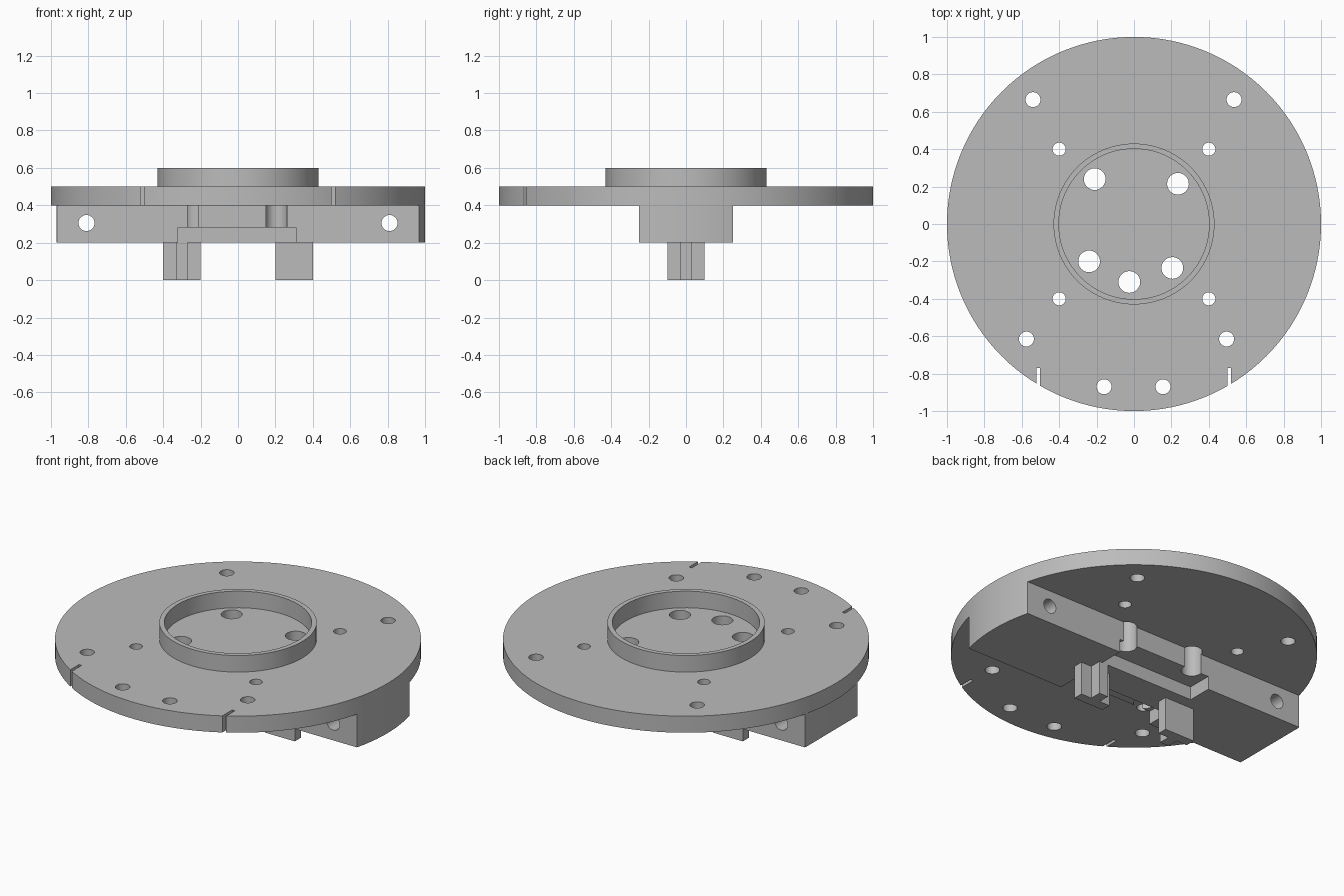
import bpy, bmesh
from mathutils import Matrix

if "Cube" in bpy.data.objects:
    bpy.data.objects.remove(bpy.data.objects["Cube"])

grey = bpy.data.materials.new("mid grey")
grey.use_nodes = True
grey.diffuse_color = (0.5, 0.5, 0.5, 1)
grey.node_tree.nodes["Principled BSDF"].inputs["Base Color"].default_value = grey.diffuse_color


def add_box(bm, x, y, z):
    size = [b - a for a, b in (x, y, z)]
    mid = [(a + b) / 2 for a, b in (x, y, z)]
    bmesh.ops.create_cube(bm, size=1, matrix=Matrix.Translation(mid) @ Matrix.Diagonal((*size, 1)))


def add_cylinder(bm, centre, radius, depth, sides=32, along_y=False):
    matrix = Matrix.Translation(centre)
    if along_y:
        matrix = matrix @ Matrix.Rotation(1.570796, 4, "X")
    bmesh.ops.create_cone(bm, cap_ends=True, segments=sides, radius1=radius,
                          radius2=radius, depth=depth, matrix=matrix)


def make(name, bm):
    mesh = bpy.data.meshes.new(name)
    bm.to_mesh(mesh)
    bm.free()
    mesh.materials.append(grey)
    obj = bpy.data.objects.new(name, mesh)
    bpy.context.collection.objects.link(obj)
    return obj


def select(obj):
    bpy.ops.object.select_all(action="DESELECT")
    obj.select_set(True)
    bpy.context.view_layer.objects.active = obj


def cut(obj, bm, operation="DIFFERENCE"):
    cutter = make("cutter", bm)
    select(obj)
    mod = obj.modifiers.new("cut", "BOOLEAN")
    mod.operation, mod.solver, mod.object = operation, "EXACT", cutter
    bpy.ops.object.modifier_apply(modifier=mod.name)
    bpy.data.objects.remove(cutter)


def smooth(obj):
    select(obj)
    bpy.ops.object.shade_smooth_by_angle(angle=0.5)


large_holes = [(-0.21, 0.24), (0.235, 0.215), (-0.24, -0.2), (0.205, -0.235), (-0.025, -0.31)]
rim_holes = [(-0.54, 0.665), (0.535, 0.665), (-0.575, -0.615), (0.495, -0.615),
             (-0.16, -0.87), (0.155, -0.87)]


def large_drills():
    bm = bmesh.new()
    for x, y in large_holes:
        add_cylinder(bm, (x, y, 0.4), 0.058, 0.6)
    return bm


# Round base plate with drilled holes and two edge slots
bm = bmesh.new()
add_cylinder(bm, (0, 0, 0.45), 1, 0.1, 128)
base_plate = make("base_plate", bm)
bm = large_drills()
for x, y in rim_holes:
    add_cylinder(bm, (x, y, 0.45), 0.04, 0.3)
for x in (-0.4, 0.4):
    for y in (-0.4, 0.4):
        add_cylinder(bm, (x, y, 0.45), 0.035, 0.3)
for x in (-0.512, 0.51):
    add_box(bm, (x - 0.009, x + 0.009), (-1.1, -0.77), (0.3, 0.6))
cut(base_plate, bm)
smooth(base_plate)

# Raised collar on top
bm = bmesh.new()
add_cylinder(bm, (0, 0, 0.55), 0.43, 0.1, 96)
collar = make("collar", bm)
bm = bmesh.new()
add_cylinder(bm, (0, 0, 0.55), 0.402, 0.3, 96)
cut(collar, bm)
smooth(collar)

# Cross bar underneath, rounded at one end
bm = bmesh.new()
add_box(bm, (-0.97, 1.1), (-0.25, 0.25), (0.2, 0.4))
cross_bar = make("cross_bar", bm)
bm = bmesh.new()
add_cylinder(bm, (0, 0, 0.3), 1, 0.6, 128)
cut(cross_bar, bm, "INTERSECT")
cut(cross_bar, large_drills())

# Recesses along both lower edges and the side bolt holes
bm = bmesh.new()
for y in ((-0.4, -0.1), (0.1, 0.4)):
    add_box(bm, (-0.32, 0.31), y, (0.1, 0.28))
for x in (-0.81, 0.81):
    add_cylinder(bm, (x, 0, 0.305), 0.043, 0.8, along_y=True)
cut(cross_bar, bm)
smooth(cross_bar)

# T-shaped feet, their ribs facing opposite ways
for name, side in (("left_foot", 1), ("right_foot", -1)):
    bm = bmesh.new()
    add_box(bm, (-0.1, 0.1), (-0.03, 0.03), (0, 0.2))
    foot = make(name, bm)
    bm = bmesh.new()
    add_box(bm, (-0.03, 0.03), sorted((0, 0.1 * side)), (0, 0.2))
    cut(foot, bm, "UNION")
    foot.location.x = 0.3 * side
